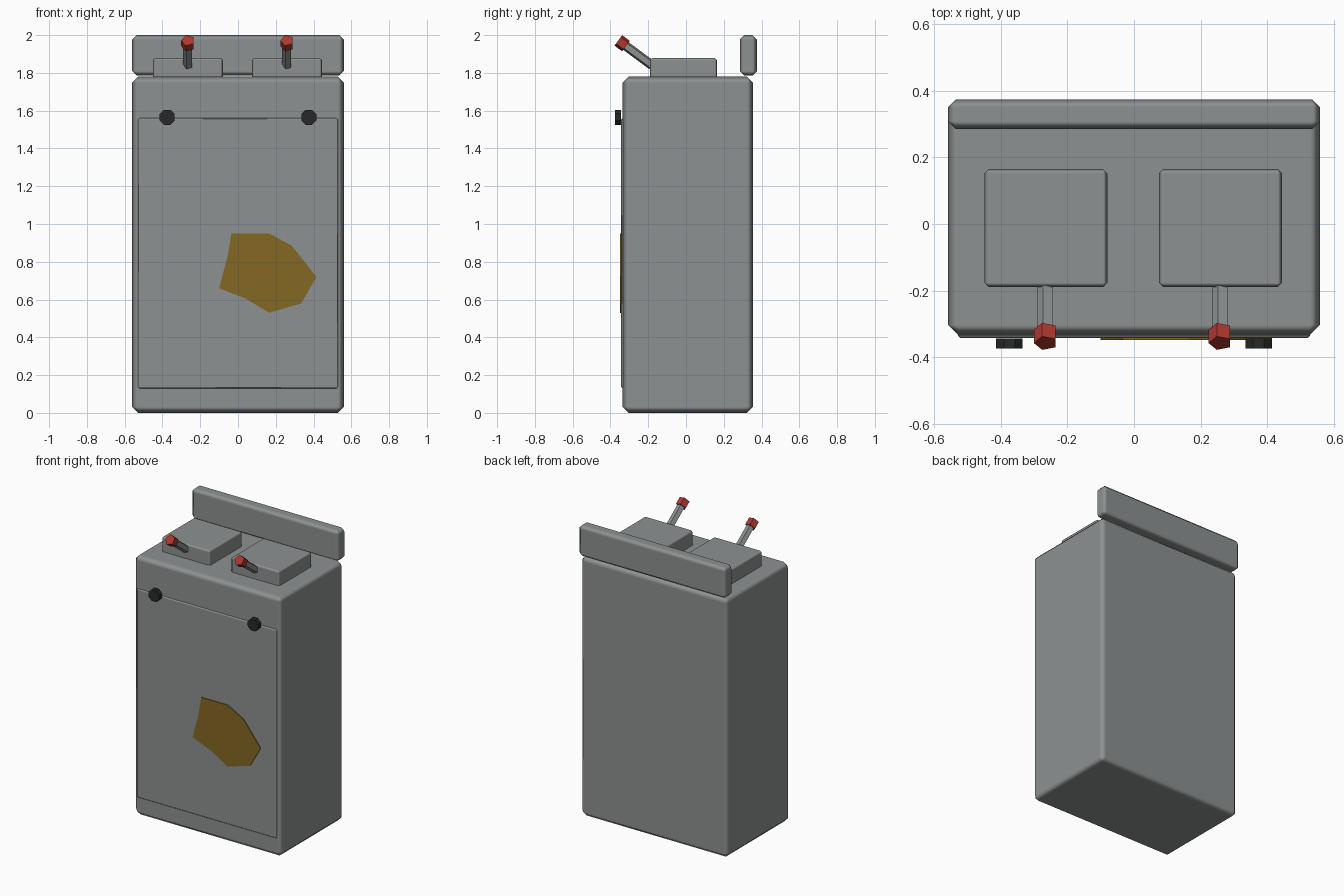
import bpy, bmesh, math
from mathutils import Vector

cube = bpy.data.objects.get("Cube")
if cube:
    bpy.data.objects.remove(cube, do_unlink=True)


def material(name, rgb):
    m = bpy.data.materials.new(name)
    m.use_nodes = True
    m.diffuse_color = (*rgb, 1)
    m.node_tree.nodes["Principled BSDF"].inputs["Base Color"].default_value = (*rgb, 1)
    return m


GREY = material("grey metal", (0.27, 0.285, 0.285))
BLACK = material("black plastic", (0.02, 0.022, 0.022))
RED = material("red plastic", (0.42, 0.04, 0.028))
RUST = material("ochre patch", (0.23, 0.14, 0.016))


def finish(name, bm, mat):
    bmesh.ops.recalc_face_normals(bm, faces=bm.faces)
    me = bpy.data.meshes.new(name)
    bm.to_mesh(me)
    bm.free()
    me.materials.append(mat)
    ob = bpy.data.objects.new(name, me)
    bpy.context.collection.objects.link(ob)
    return ob


def box(name, lo, hi, bevel, mat):
    """Chamfered box between two corners, smooth across the chamfers."""
    bm = bmesh.new()
    bmesh.ops.create_cube(bm, size=1)
    lo, hi = Vector(lo), Vector(hi)
    for v in bm.verts:
        v.co = (lo + hi) / 2 + v.co * (hi - lo)
    ob = finish(name, bm, mat)
    mod = ob.modifiers.new("chamfer", 'BEVEL')
    mod.width, mod.segments = bevel, 1
    mod.harden_normals = True
    ob.data.shade_smooth()
    return ob


def rod(name, a, b, radius, sides, mat, turn=0):
    """Flat-sided cylinder from a to b."""
    a, b = Vector(a), Vector(b)
    bm = bmesh.new()
    bmesh.ops.create_cone(bm, cap_ends=True, segments=sides, radius1=radius,
                          radius2=radius, depth=(b - a).length)
    ob = finish(name, bm, mat)
    ob.rotation_euler = (math.atan2(-(b - a).y, (b - a).z), 0, 0)
    ob.location = (a + b) / 2
    for v in ob.data.vertices:
        x, y = v.co.x, v.co.y
        c, s = math.cos(turn), math.sin(turn)
        v.co.x, v.co.y = x * c - y * s, x * s + y * c
    return ob


# Cabinet, front door and rear panel
box("cabinet", (-0.56, -0.335, 0), (0.56, 0.355, 1.78), 0.032, GREY)
box("door", (-0.53, -0.343, 0.13), (0.53, -0.30, 1.56), 0.008, GREY)
box("rear_panel", (-0.56, 0.285, 1.785), (0.56, 0.375, 2.0), 0.024, GREY)

# Switch boxes with levers, and door knobs
for side, x, knob_x in (("right", -0.265, -0.375), ("left", 0.26, 0.375)):
    box(side + "_switch_box", (x - 0.185, -0.19, 1.75), (x + 0.185, 0.165, 1.88), 0.013, GREY)
    base, tip = Vector((x, -0.18, 1.84)), Vector((x, -0.338, 1.957))
    along = (tip - base).normalized() * 0.025
    rod(side + "_lever", base, tip, 0.026, 5, GREY, math.pi / 2)
    rod(side + "_lever_grip", tip - along, tip + along, 0.036, 5, RED, math.pi / 2)
    rod(side + "_knob", (knob_x, -0.345, 1.565), (knob_x, -0.375, 1.565),
        0.043, 8, BLACK, math.pi / 8)

# Irregular patch on the door
outline = [(-0.035, 0.95), (0.165, 0.95), (0.285, 0.885), (0.415, 0.72), (0.335, 0.58),
           (0.165, 0.53), (0.04, 0.605), (-0.10, 0.66), (-0.055, 0.83)]
bm = bmesh.new()
face = bm.faces.new([bm.verts.new((x, -0.341, z)) for x, z in outline])
ext = bmesh.ops.extrude_face_region(bm, geom=[face])
bmesh.ops.translate(bm, vec=(0, -0.008, 0),
                    verts=[g for g in ext["geom"] if isinstance(g, bmesh.types.BMVert)])
finish("door_patch", bm, RUST)
